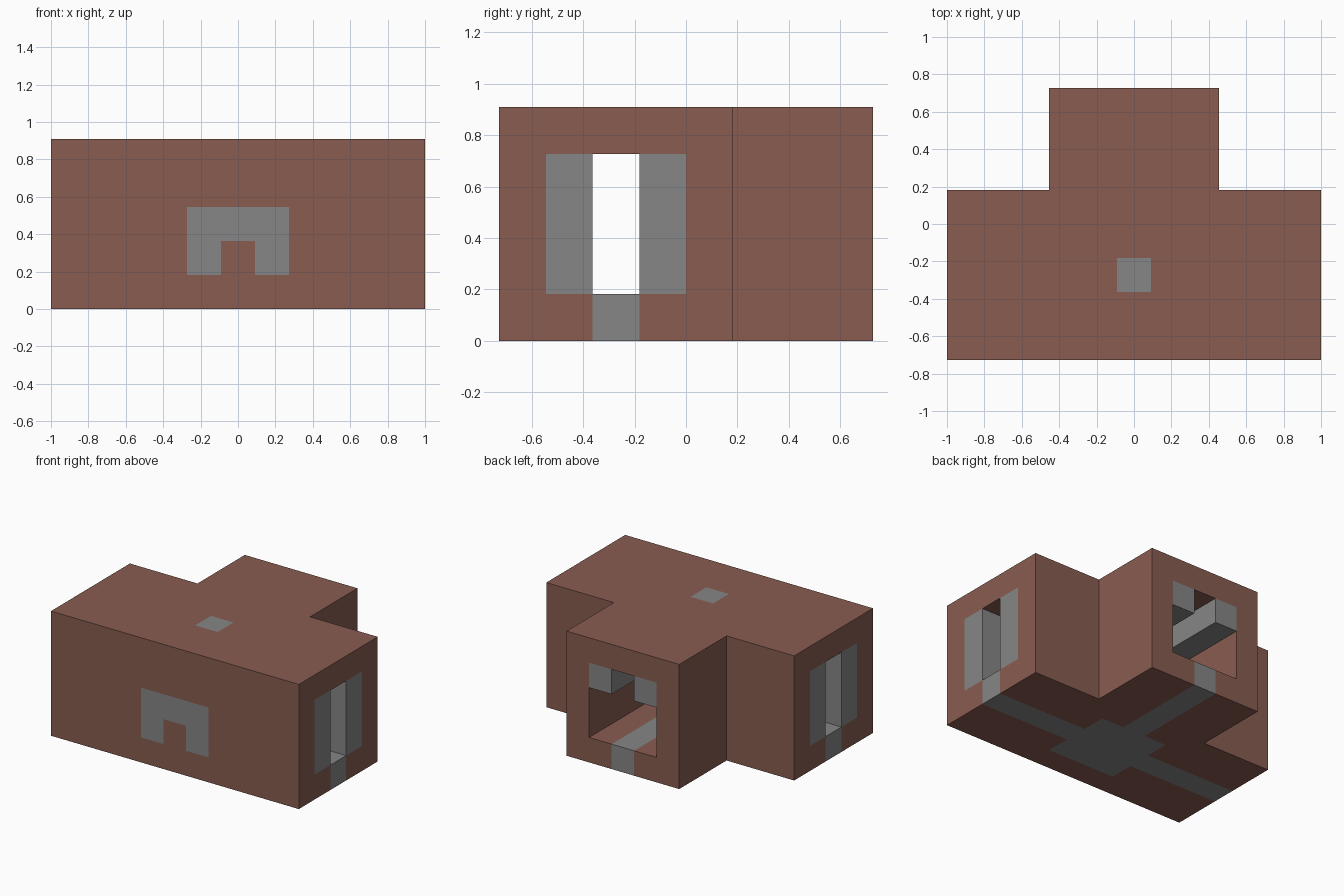
import bpy
import bmesh
from mathutils import Vector

cube = bpy.data.objects.get("Cube")
if cube:
    bpy.data.objects.remove(cube, do_unlink=True)

S = 2 / 11                      # edge of one building block
ORIGIN = Vector((-1, -4 * S, 0))


def material(name, color):
    m = bpy.data.materials.new(name)
    m.use_nodes = True
    m.diffuse_color = (*color, 1)
    bsdf = m.node_tree.nodes["Principled BSDF"]
    bsdf.inputs["Base Color"].default_value = (*color, 1)
    bsdf.inputs["Roughness"].default_value = 0.9
    return m


BRICK = material("brick_brown", (0.246, 0.107, 0.082))
STONE = material("stone_gray", (0.238, 0.238, 0.236))

blocks = {}                     # block position -> part name


def fill(part, xs, ys, zs, mirror=False):
    """Assign a range of blocks to a part; part None carves them away."""
    for x in range(xs[0], xs[1] + 1):
        for y in range(ys[0], ys[1] + 1):
            for z in range(zs[0], zs[1] + 1):
                for cx in ((x, 10 - x) if mirror else (x,)):
                    if part:
                        blocks[cx, y, z] = part
                    else:
                        blocks.pop((cx, y, z), None)


# T-shaped shell and its hollow passages
fill("main_hall_shell", (0, 10), (0, 4), (0, 4))
fill("back_arm_shell", (3, 7), (5, 7), (0, 4))
fill(None, (0, 10), (1, 3), (1, 3))
fill(None, (4, 6), (4, 7), (1, 3))

# Stone linings of the side passages and ceiling beams of the back passage
for y in (1, 3):
    fill("side_passage_lining", (0, 3), (y, y), (1, 3), mirror=True)
fill("back_passage_beam", (4, 4), (4, 7), (3, 3), mirror=True)

# Stone floor path with a wider centre
fill("floor_path", (0, 10), (2, 2), (0, 0))
fill("floor_path", (5, 5), (2, 7), (0, 0))
fill("floor_path", (4, 6), (1, 3), (0, 0))

# Stone arch in the front wall and roof block
fill("front_arch", (4, 6), (0, 0), (2, 2))
fill("front_arch", (4, 4), (0, 0), (1, 1), mirror=True)
fill("roof_block", (5, 5), (2, 2), (4, 4))


def build(part, mat):
    """Make one object from the exposed faces of a part's blocks."""
    bm = bmesh.new()
    for cell in [c for c, p in blocks.items() if p == part]:
        center = Vector(cell) + Vector((0.5, 0.5, 0.5))
        for axis in range(3):
            for sign in (-1, 1):
                n = Vector((0, 0, 0))
                n[axis] = sign
                if tuple(int(a + b) for a, b in zip(cell, n)) in blocks:
                    continue
                u = Vector((0, 0, 0))
                u[(axis + 1) % 3] = 0.5
                v = n.cross(u)
                corners = [n / 2 - u - v, n / 2 + u - v, n / 2 + u + v, n / 2 - u + v]
                bm.faces.new([bm.verts.new(ORIGIN + (center + c) * S) for c in corners])
    bmesh.ops.remove_doubles(bm, verts=bm.verts, dist=0.001)
    mesh = bpy.data.meshes.new(part)
    bm.to_mesh(mesh)
    bm.free()
    mesh.materials.append(mat)
    bpy.context.collection.objects.link(bpy.data.objects.new(part, mesh))


for part in sorted(set(blocks.values())):
    build(part, BRICK if part.endswith("shell") else STONE)
